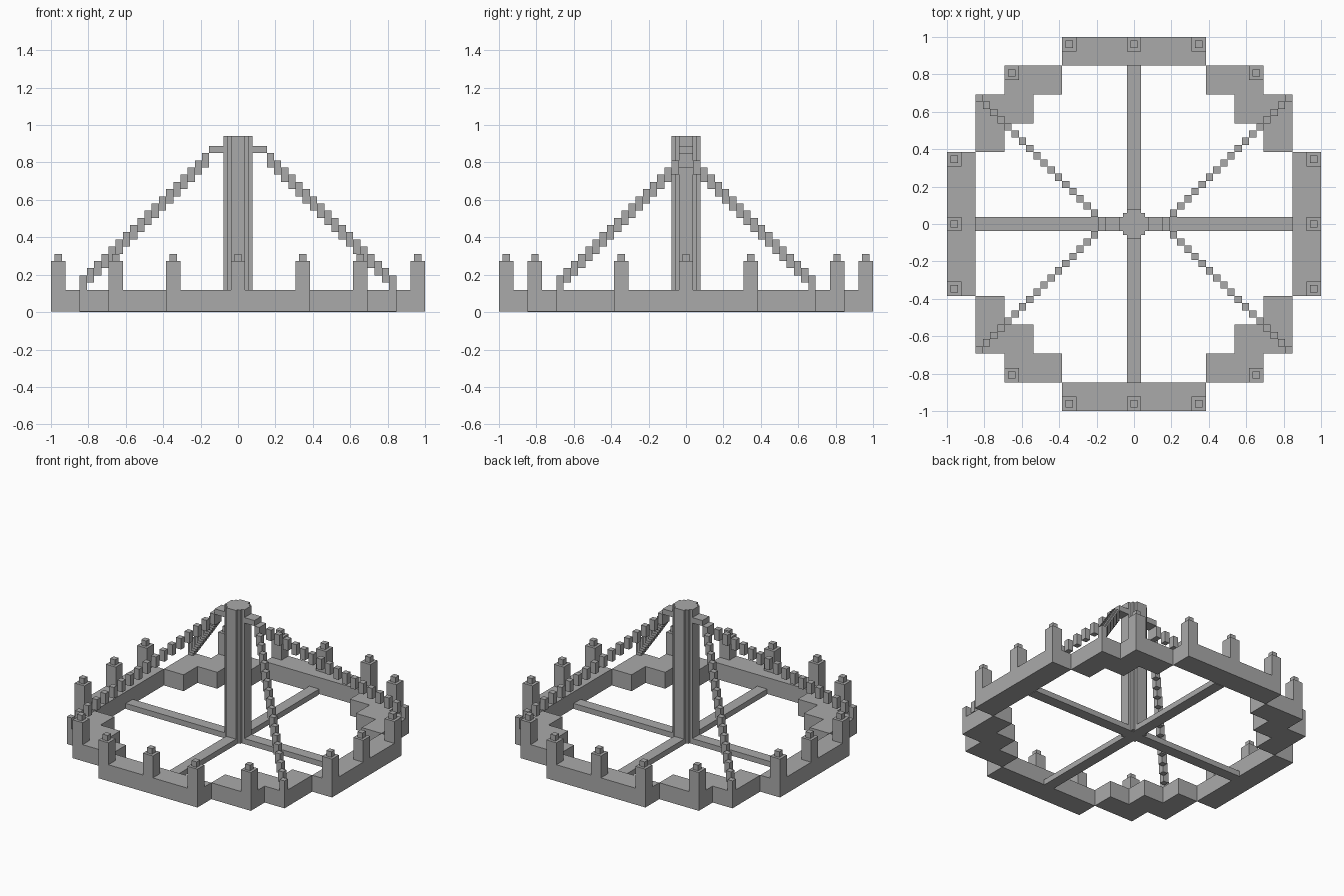
import bpy
import bmesh

cube = bpy.data.objects.get("Cube")
if cube:
    bpy.data.objects.remove(cube, do_unlink=True)

U = 1 / 26      # one block
LIFT = 0.1      # ring and fittings sit a touch above the cross beams
SIGNS = [(1, 1), (-1, 1), (-1, -1), (1, -1)]

iron = bpy.data.materials.new("plain grey")
iron.use_nodes = True
GREY = (0.4, 0.4, 0.4, 1)
iron.diffuse_color = GREY
iron.node_tree.nodes["Principled BSDF"].inputs["Base Color"].default_value = GREY


def prism(name, outline, z0, z1):
    """Extrude a flat outline, measured in blocks, from z0 to z1."""
    bm = bmesh.new()
    base = bm.faces.new([bm.verts.new((x * U, y * U, z0 * U)) for x, y in outline])
    top = bmesh.ops.extrude_face_region(bm, geom=[base])["geom"]
    verts = [g for g in top if isinstance(g, bmesh.types.BMVert)]
    bmesh.ops.translate(bm, verts=verts, vec=(0, 0, (z1 - z0) * U))
    bmesh.ops.recalc_face_normals(bm, faces=bm.faces)
    mesh = bpy.data.meshes.new(name)
    bm.to_mesh(mesh)
    bm.free()
    mesh.materials.append(iron)
    obj = bpy.data.objects.new(name, mesh)
    bpy.context.collection.objects.link(obj)
    return obj


def box(name, x, y, sx, sy, z0, z1):
    """Box centred on x, y."""
    a, b = sx / 2, sy / 2
    return prism(name, [(x + i * a, y + j * b) for i, j in SIGNS], z0, z1)


def candle(x, y):
    box("candle", x, y, 2, 2, 3 + LIFT, 7 + LIFT)
    box("candle_wick", x, y, 1, 1, 7 + LIFT, 8 + LIFT)


# Stepped ring: four straight sides and four corners
for s in (1, -1):
    box("ring_side", 0, s * 24, 20, 4, LIFT, 3 + LIFT)
    box("ring_side", s * 24, 0, 4, 20, LIFT, 3 + LIFT)

corner = [(10, 22), (10, 18), (14, 18), (14, 14), (18, 14),
          (18, 10), (22, 10), (22, 18), (18, 18), (18, 22)]
for sx, sy in SIGNS:
    prism("ring_corner", [(sx * x, sy * y) for x, y in corner], LIFT, 3 + LIFT)

# Crossed beams as one plus-shaped piece
arm = [(22, -1), (22, 1), (1, 1)]
cross = []
for c, s in [(1, 0), (0, 1), (-1, 0), (0, -1)]:
    cross += [(c * x - s * y, s * x + c * y) for x, y in arm]
prism("cross_beams", cross, 0, 1)

# Central post with stepped round section
quarter = [(2, -1), (2, 1), (1.5, 1), (1.5, 1.5), (1, 1.5), (1, 2)]
section = []
for c, s in [(1, 0), (0, 1), (-1, 0), (0, -1)]:
    section += [(c * x - s * y, s * x + c * y) for x, y in quarter[:5]]
prism("centre_post", section, LIFT, 24.5)

# Candles on the sides and corners
for s in (1, -1):
    for t in (-9, 0, 9):
        candle(t, s * 25)
        candle(s * 25, t)
for sx, sy in SIGNS:
    candle(sx * 17, sy * 21)

# Top arms and the drops that the chains hang from
for s in (1, -1):
    box("top_arm", s * 3, 0, 2, 2, 22 + LIFT, 23 + LIFT)
    box("arm_drop", s * 4.5, 0, 1, 2, 20 + LIFT, 22 + LIFT)

# Chains of blocks stepping down to the ring corners
for sx, sy in SIGNS:
    for i in range(17):
        box("chain_link", sx * (5.5 + i), sy * (1.5 + i), 1, 1,
            19 - i + LIFT, 21 - i + LIFT)
